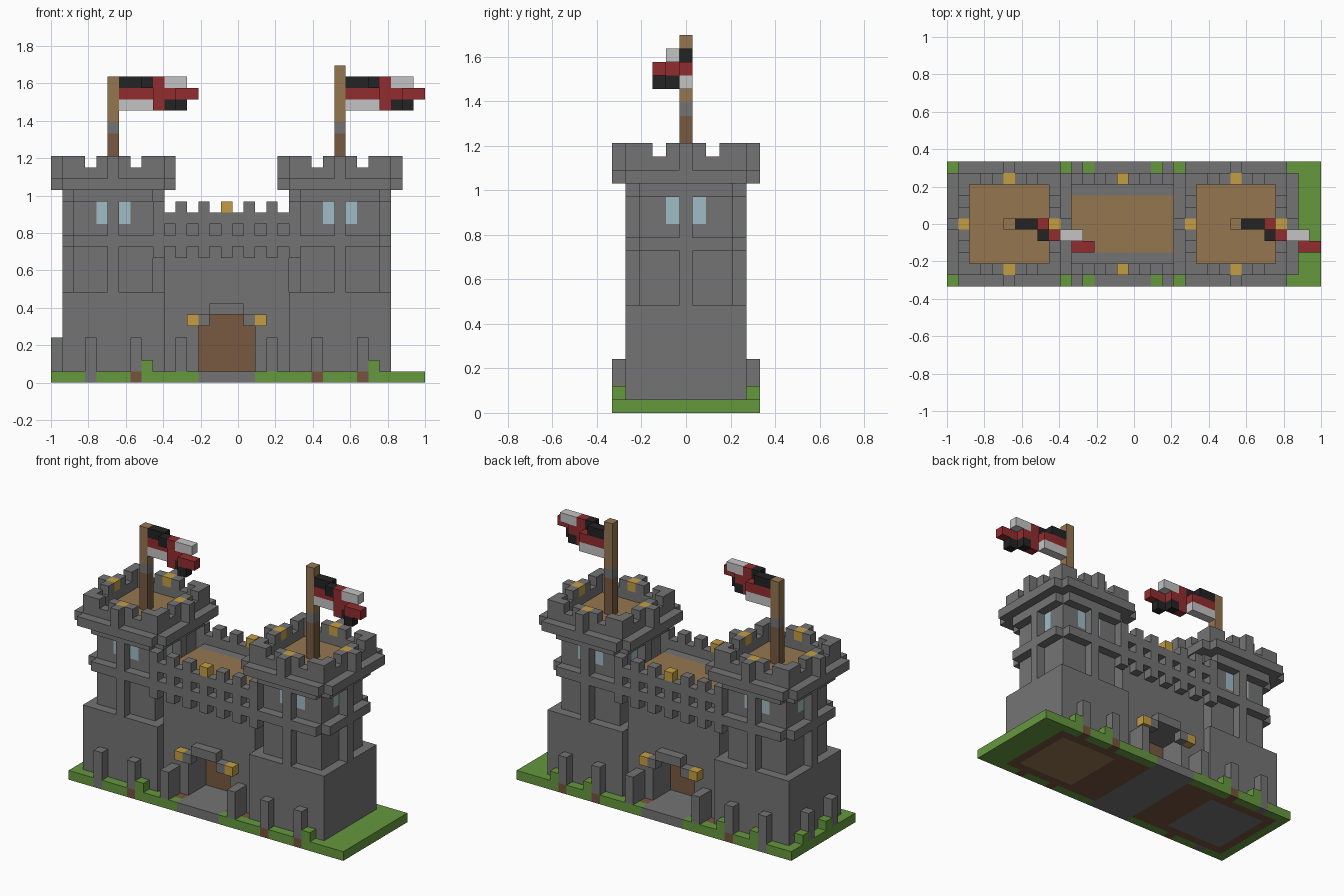
import bpy, bmesh
from mathutils import Vector

if "Cube" in bpy.data.objects:
    bpy.data.objects.remove(bpy.data.objects["Cube"])

U = 2 / 33  # edge of one block
COLOURS = {
    "stone": "747474", "grass": "66983F", "gold": "C49E42", "plank": "957650",
    "dark_wood": "775A42", "cloth_red": "922C2E", "cloth_black": "232323",
    "cloth_white": "C4C4C4", "glass": "A0BCC6", "earth": "76543F",
}


def linear(h):
    c = int(h, 16) / 255
    return c / 12.92 if c < 0.04045 else ((c + 0.055) / 1.055) ** 2.4


MATS = {}
for mat_name, code in COLOURS.items():
    m = bpy.data.materials.new(mat_name)
    m.use_nodes = True
    rgba = (linear(code[:2]), linear(code[2:4]), linear(code[4:]), 1)
    m.diffuse_color = rgba
    m.node_tree.nodes["Principled BSDF"].inputs["Base Color"].default_value = rgba
    MATS[mat_name] = m


class Blocks:
    """A part made of unit blocks; only its outer faces are built."""

    def __init__(self, name):
        self.name, self.cells = name, {}

    def fill(self, colour, i, j, k, mirror=False):
        """Fill inclusive ranges; colour None carves, mirror repeats front to back."""
        i, j, k = [(r, r) if isinstance(r, int) else r for r in (i, j, k)]
        for x in range(i[0], i[1] + 1):
            for y in range(j[0], j[1] + 1):
                for z in range(k[0], k[1] + 1):
                    for yy in ({y, 10 - y} if mirror else {y}):
                        if colour:
                            self.cells[x, yy, z] = colour
                        else:
                            self.cells.pop((x, yy, z), None)

    def build(self):
        bm, verts = bmesh.new(), {}
        names = sorted(set(self.cells.values()))

        def vert(p):
            if p not in verts:
                verts[p] = bm.verts.new((p[0] * U - 1, (p[1] - 5.5) * U, p[2] * U))
            return verts[p]

        for cell, colour in self.cells.items():
            for axis in range(3):
                for side in (0, 1):
                    near = list(cell)
                    near[axis] += 2 * side - 1
                    if tuple(near) in self.cells:
                        continue
                    ring = []
                    for a, b in ((0, 0), (1, 0), (1, 1), (0, 1)):
                        p = list(cell)
                        p[axis] += side
                        p[(axis + 1) % 3] += a
                        p[(axis + 2) % 3] += b
                        ring.append(vert(tuple(p)))
                    face = bm.faces.new(ring if side else ring[::-1])
                    face.material_index = names.index(colour)
        bmesh.ops.dissolve_limit(bm, angle_limit=0.01, verts=bm.verts[:],
                                 edges=bm.edges[:], delimit={'MATERIAL'})
        mesh = bpy.data.meshes.new(self.name)
        bm.to_mesh(mesh)
        bm.free()
        for n in names:
            mesh.materials.append(MATS[n])
        bpy.context.collection.objects.link(bpy.data.objects.new(self.name, mesh))


# Ground slab with paving, bare earth and grass tufts
ground = Blocks("ground")
ground.fill("grass", (0, 32), (0, 10), 0)
ground.fill("earth", (1, 29), (1, 9), 0)
ground.fill("plank", (22, 28), (2, 8), 0)
ground.fill("stone", (2, 8), (2, 8), 0)
ground.fill("stone", (13, 17), (0, 10), 0)
ground.fill("stone", 3, 0, 0, True)
for i in (7, 23, 27):
    ground.fill("earth", i, 0, 0, True)
for i in (8, 28):
    ground.fill("grass", i, 0, 1, True)
for i in (4, 24):
    ground.fill("grass", i, 10, 1)
for j in (4, 8):
    ground.fill("grass", 0, j, 1)
ground.build()

# Low posts around the foot of the walls
posts = Blocks("foot_posts")
for i in (3, 7, 11, 19, 23, 27):
    posts.fill("stone", i, (0, 1) if i in (11, 19) else 0, (1, 3), True)
for j in (3, 7):
    posts.fill("stone", 0, j, (1, 3))
posts.build()

# Gatehouse: wall, roof, passage and door
gate = Blocks("gatehouse")
gate.fill("stone", (10, 20), (2, 8), (1, 13))
gate.fill("plank", (10, 20), (3, 7), 13)
gate.fill(None, (13, 17), (2, 4), (1, 5), True)
gate.fill("dark_wood", (13, 17), 5, (1, 5))
gate.build()

# Arch stones and lanterns beside the door
arch = Blocks("door_arch")
arch.fill("stone", (14, 16), 1, 6, True)
for i in (13, 17):
    arch.fill("stone", i, 1, 5, True)
for i in (12, 18):
    arch.fill("gold", i, 1, 5, True)
arch.build()

# Parapet with brackets and teeth, front and back
parapet = Blocks("parapet")
for k in (12, 14):
    parapet.fill("stone", (9, 21), 1, k, True)
for i in range(9, 22, 2):
    for k in (11, 13, 15):
        parapet.fill("gold" if (i, k) == (15, 15) else "stone", i, 1, k, True)
parapet.build()


def plus_ring(part, x, lo, hi, k):
    """Square slab without its four corner blocks."""
    part.fill("stone", (x + lo, x + hi), (lo + 1, hi - 1), k)
    part.fill("stone", (x + lo + 1, x + hi - 1), (lo, hi), k)


def tower(side, x):
    # Body: solid foot, slimmer shaft, bands and a rib on each face
    body = Blocks(side + "_tower")
    body.fill("stone", (x + 1, x + 9), (1, 9), (1, 7))
    body.fill("stone", (x + 2, x + 8), (2, 8), (8, 16))
    body.fill("stone", x + 5, (1, 9), (8, 16))
    body.fill("stone", (x + 1, x + 9), 5, (8, 16))
    plus_ring(body, x, 1, 9, 12)
    plus_ring(body, x, 1, 9, 16)
    for a in (4, 6):
        for b in (2, 8):
            body.fill("glass", x + a, b, (14, 15))
            body.fill("glass", x + b, a, (14, 15))
    body.build()

    # Crown: ledge, battlements, floor and gold blocks
    crown = Blocks(side + "_tower_crown")
    plus_ring(crown, x, 0, 10, 17)
    crown.fill("plank", (x + 2, x + 8), (2, 8), 17)
    crown.fill("stone", (x + 1, x + 9), (1, 9), (18, 19))
    crown.fill(None, (x + 2, x + 8), (2, 8), (18, 19))
    for gap in (3, 7):
        crown.fill(None, x + gap, (1, 9), 19)
        crown.fill(None, (x + 1, x + 9), gap, 19)
    for e, g in ((0, 1), (10, 9)):
        crown.fill("stone", x + 5, e, (18, 19))
        crown.fill("stone", x + e, 5, (18, 19))
        crown.fill("gold", x + 5, g, 19)
        crown.fill("gold", x + g, 5, 19)
    crown.build()


def flag(side, x, top):
    pole = Blocks(side + "_flagpole")
    pole.fill("dark_wood", x, 5, (18, 21))
    pole.fill("stone", x, 5, 22)
    pole.fill("plank", x, 5, (23, top))
    pole.build()

    # Cloth steps forward as it runs away from the pole
    cloth = Blocks(side + "_flag")
    cloth.fill("cloth_black", (x + 1, x + 2), 5, 26)
    cloth.fill("cloth_black", x + 3, 4, 26)
    cloth.fill("cloth_white", (x + 5, x + 6), 4, 26)
    cloth.fill("cloth_red", (x + 1, x + 3), 5, 25)
    cloth.fill("cloth_red", (x + 4, x + 5), 4, 25)
    cloth.fill("cloth_red", (x + 6, x + 7), 3, 25)
    cloth.fill("cloth_white", (x + 1, x + 3), 5, 24)
    cloth.fill("cloth_black", x + 5, 4, 24)
    cloth.fill("cloth_black", x + 6, 3, 24)
    for k in (24, 26):
        cloth.fill("cloth_red", x + 4, 4, k)
    cloth.build()


for side, x, top in (("right", 0, 26), ("left", 20, 27)):
    tower(side, x)
    flag(side, x + 5, top)
